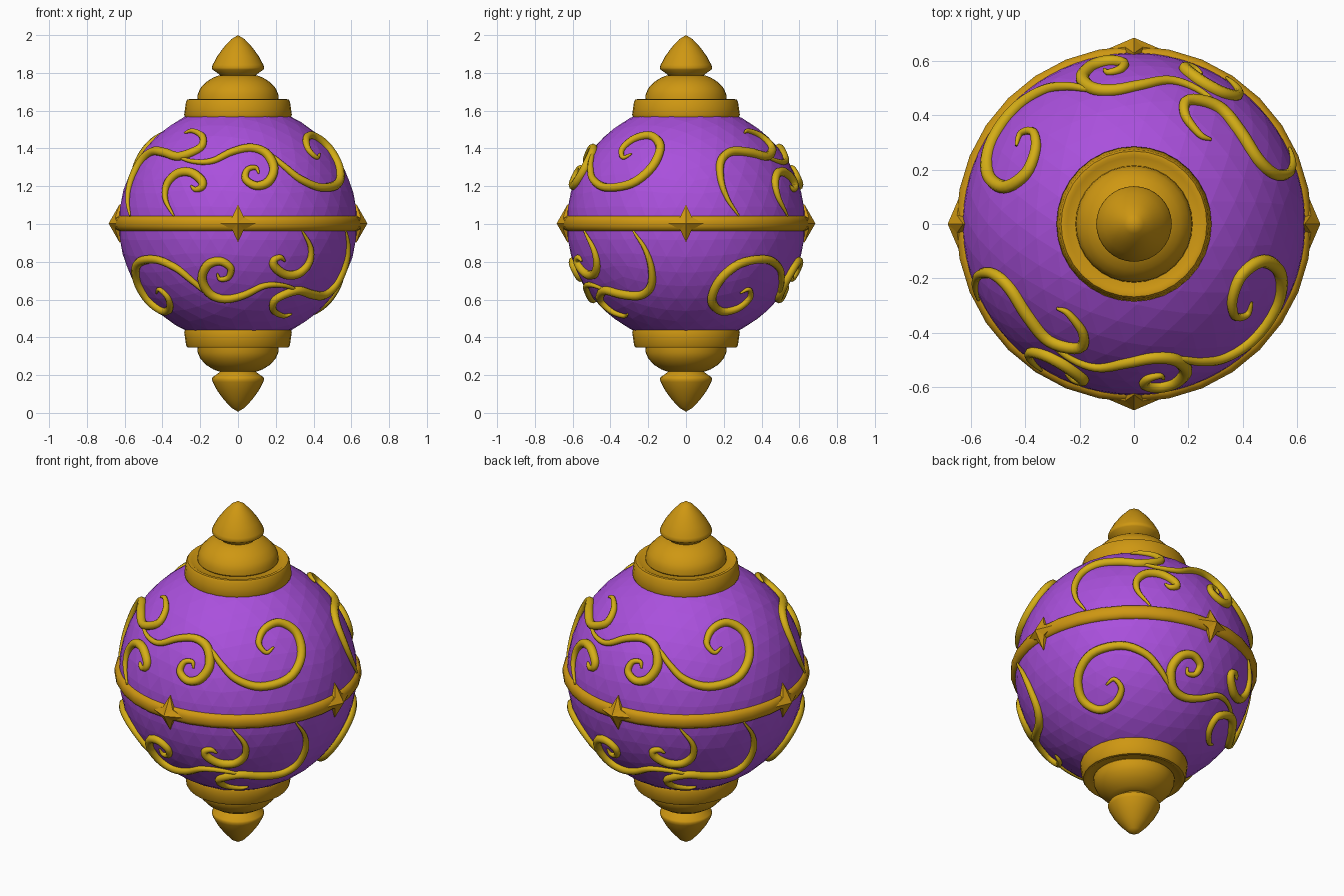
import bpy, bmesh, math
from mathutils import Vector

if "Cube" in bpy.data.objects:
    bpy.data.objects.remove(bpy.data.objects["Cube"])

CZ = 1.003          # height of the ornament's middle
R = 0.632           # ball radius


def material(name, rgb):
    m = bpy.data.materials.new(name)
    m.diffuse_color = (*rgb, 1)
    m.use_nodes = True
    m.node_tree.nodes["Principled BSDF"].inputs["Base Color"].default_value = m.diffuse_color
    return m


purple = material("purple", (0.40, 0.08, 0.72))
gold = material("gold", (0.62, 0.31, 0.006))
bright_gold = material("bright_gold", (0.66, 0.42, 0.008))


def finish(bm, name, mat, angle=None):
    bmesh.ops.recalc_face_normals(bm, faces=bm.faces)
    me = bpy.data.meshes.new(name)
    bm.to_mesh(me)
    bm.free()
    ob = bpy.data.objects.new(name, me)
    ob.location.z = CZ
    me.materials.append(mat)
    bpy.context.collection.objects.link(ob)
    if angle:
        bpy.ops.object.select_all(action='DESELECT')
        ob.select_set(True)
        bpy.context.view_layer.objects.active = ob
        bpy.ops.object.shade_smooth_by_angle(angle=math.radians(angle))
    return ob


def lathe(name, profile, mat, sides=32, closed=False):
    bm = bmesh.new()
    vs = [bm.verts.new((r, 0, z)) for r, z in profile]
    es = [bm.edges.new(p) for p in zip(vs, vs[1:])]
    if closed:
        es.append(bm.edges.new((vs[-1], vs[0])))
    bmesh.ops.spin(bm, geom=vs + es, cent=(0, 0, 0), axis=(0, 0, 1),
                   angle=math.tau, steps=sides)
    bmesh.ops.remove_doubles(bm, verts=bm.verts, dist=1e-4)
    return finish(bm, name, mat, 40)


# faceted ball
bm = bmesh.new()
bmesh.ops.create_icosphere(bm, subdivisions=4, radius=R)
finish(bm, "ball", purple)

# collar, dome and finial at both ends
collar = [(0.25, 0.55), (0.28, 0.562), (0.285, 0.575), (0.28, 0.61), (0.275, 0.645),
          (0.268, 0.656), (0.255, 0.658), (0.245, 0.652), (0.2, 0.652)]
dome = [(0.2, 0.64), (0.215, 0.658), (0.213, 0.685), (0.2, 0.715), (0.17, 0.748),
        (0.13, 0.773), (0.1, 0.784), (0, 0.786)]
finial = [(0, 0.765), (0.08, 0.77), (0.1, 0.79), (0.135, 0.814), (0.139, 0.824),
          (0.134, 0.84), (0.11, 0.885), (0.075, 0.933), (0.035, 0.976), (0, 0.997)]
for end, s in (("top", 1), ("bottom", -1)):
    for part, prof in (("collar", collar), ("dome", dome), ("finial", finial)):
        lathe(f"{end}_{part}", [(r, s * z) for r, z in prof], gold)

# rounded band round the middle
half = [(0.60, 0.04), (0.632, 0.04), (0.645, 0.032), (0.654, 0.015)]
lathe("band", half + [(r, -z) for r, z in reversed(half)], gold, closed=True)

# four pointed stars on the band
bm = bmesh.new()
for k in range(4):
    a = k * math.pi / 2
    out, side = Vector((math.cos(a), math.sin(a), 0)), Vector((-math.sin(a), math.cos(a), 0))
    rim, back = [], []
    for i in range(8):
        t = i * math.pi / 4
        d = 0.045 if i % 2 else 0.1
        depth = 0.65 if i % 2 else (0.642 if i % 4 == 0 else 0.628)
        p = side * d * math.cos(t) + Vector((0, 0, d * math.sin(t)))
        rim.append(bm.verts.new(p + out * depth))
        back.append(bm.verts.new(p * 0.95 + out * 0.6))
    tip = bm.verts.new(out * 0.685)
    for i in range(8):
        j = (i + 1) % 8
        bm.faces.new((tip, rim[i], rim[j]))
        bm.faces.new((rim[i], back[i], back[j], rim[j]))
    bm.faces.new(back)
finish(bm, "band_stars", gold)


# scrolls: drawn flat (hundredths) in a view, then pushed onto the ball
def on_ball(u, v, lon, elev, r=0.638):
    u, v, e = u / 100, v / 100, math.radians(elev)
    w = math.sqrt(max(r * r - u * u - v * v, 0))
    h = w * math.cos(e) - v * math.sin(e)
    a = math.radians(lon)
    return Vector((u * math.cos(a) + h * math.sin(a),
                   u * math.sin(a) - h * math.cos(a),
                   v * math.cos(e) + w * math.sin(e)))


def smooth_path(pts, steps=5, r=0.638):
    p = [2 * pts[0] - pts[1]] + pts + [2 * pts[-1] - pts[-2]]
    res = []
    for a, b, c, d in zip(p, p[1:], p[2:], p[3:]):
        for i in range(steps):
            t = i / steps
            q = 0.5 * (2 * b + (c - a) * t + (2 * a - 5 * b + 4 * c - d) * t * t
                       + (3 * b - a - 3 * c + d) * t ** 3)
            res.append(q.normalized() * r)
    return res + [pts[-1]]


scrolls = {
    "small_curl": (0, 0, [(-35, 36.5), (-25, 33), (-14, 33), (-3, 38), (7, 40), (15, 37),
                          (19, 29), (16, 22), (9.5, 20), (4, 23.5), (5, 28.5), (9.5, 29.5), (11, 26.5)]),
    "large_curl": (35, 25, [(-19, 16), (-14, 11), (-9, 4), (-1, -4), (12, -8), (27, -3.5), (33.5, 8),
                            (31, 20.5), (22, 26), (14, 22.5), (11, 15), (15, 10), (19, 13)]),
    "side_curl": (-90, 0, [(28, 4), (22, 13), (18.5, 23), (18.5, 33), (24, 38), (34, 37.5),
                           (43, 35.5), (45.5, 40), (40, 46), (33, 49), (31, 48)]),
    "band_curl": (0, 0, [(-34, 4), (-38.5, 13), (-37.5, 21), (-32, 26.5), (-25, 27),
                         (-19.5, 23), (-19, 19.5), (-22.5, 18), (-25, 20)]),
}
for name, (lon, elev, pts) in scrolls.items():
    path = smooth_path([on_ball(u, v, lon, elev) for u, v in pts])
    cu = bpy.data.curves.new(name, 'CURVE')
    cu.dimensions = '3D'
    cu.bevel_depth = 0.025
    cu.bevel_resolution = 2
    cu.use_fill_caps = True
    # half-turn copies about all three axes
    for sx, sy, sz in ((1, 1, 1), (-1, -1, 1), (-1, 1, -1), (1, -1, -1)):
        sp = cu.splines.new('POLY')
        sp.points.add(len(path) - 1)
        for i, (pt, q) in enumerate(zip(sp.points, path)):
            pt.co = (q.x * sx, q.y * sy, q.z * sz, 1)
            pt.radius = 0.2 + 0.8 * math.sin(math.pi * i / (len(path) - 1)) ** 0.8
        sp.use_smooth = True
    cu.materials.append(bright_gold)
    ob = bpy.data.objects.new(name, cu)
    ob.location.z = CZ
    bpy.context.collection.objects.link(ob)
